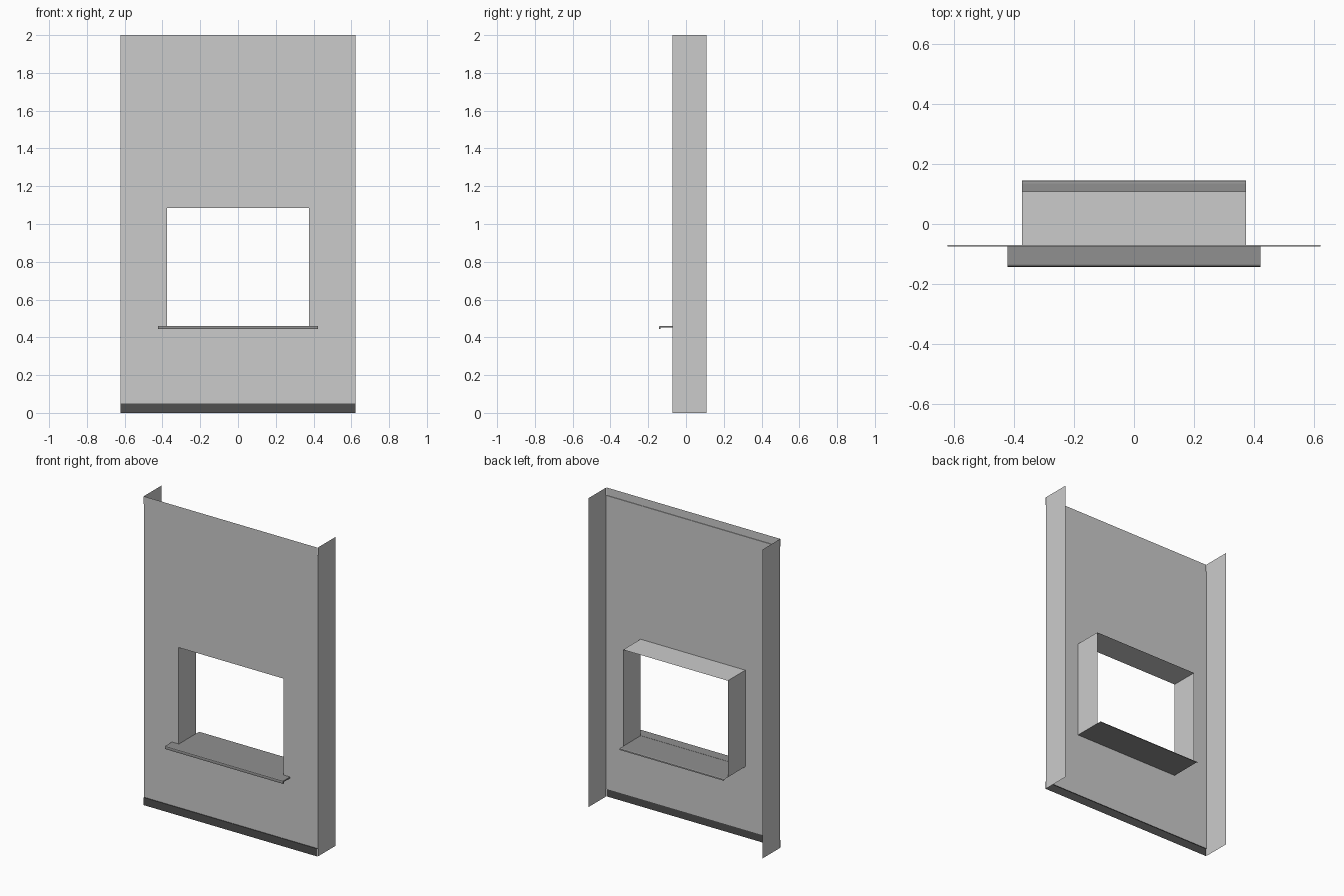
import bpy

if "Cube" in bpy.data.objects:
    bpy.data.objects.remove(bpy.data.objects["Cube"])

W, OX = 0.623, 0.375            # half widths of wall and opening
YF, YS, YB = -0.071, -0.075, 0.108   # wall face, strip face, rear edge
Z0, Z1 = 0.46, 1.085            # opening bottom and top


def grey(name, v):
    m = bpy.data.materials.new(name)
    m.diffuse_color = (v, v, v, 1)
    m.use_nodes = True
    m.node_tree.nodes["Principled BSDF"].inputs["Base Color"].default_value = m.diffuse_color
    return m


def make(name, verts, faces, mat=None):
    me = bpy.data.meshes.new(name)
    me.from_pydata(verts, [], faces)
    ob = bpy.data.objects.new(name, me)
    bpy.context.collection.objects.link(ob)
    if mat:
        me.materials.append(mat)
    return ob


def sweep(name, profile, hw, mat=None, closed=False):
    """Extrude a (y, z) profile across x from -hw to hw."""
    n = len(profile)
    verts = [(s * hw, y, z) for s in (-1, 1) for y, z in profile]
    faces = [(i, n + i, n + (i + 1) % n, (i + 1) % n) for i in range(n if closed else n - 1)]
    if closed:
        faces += [tuple(reversed(range(n, 2 * n))), tuple(range(n))]
    return make(name, verts, faces, mat)


mid, dark, black = grey("trim_grey", 0.55), grey("sill_grey", 0.28), grey("skirting_grey", 0.08)

# Front sheet: a 3 x 3 grid of panels with the centre left open
xs, zs = (-W, -OX, OX, W), (0.05, Z0, Z1, 1.95)
make("wall_front", [(x, YF, z) for z in zs for x in xs],
     [(r * 4 + c, r * 4 + c + 1, r * 4 + c + 5, r * 4 + c + 4)
      for r in range(3) for c in range(3) if (r, c) != (1, 1)])

# Open side returns of the wall
for side, s in (("left", -1), ("right", 1)):
    v = [(s * W, y, z) for y, z in ((YF, 0), (YB, 0), (YB, 2), (YF, 2))]
    make("wall_side_" + side, v, [(0, 1, 2, 3) if s > 0 else (3, 2, 1, 0)])

# Slightly proud strips along the top and bottom
sweep("top_strip", [(YS, 2), (YS, 1.95), (YF, 1.95)][::-1], W, mid).data.flip_normals()
sweep("skirting_strip", [(YS, 0), (YS, 0.05), (YF, 0.05)], W, black)

# Window reveal: two jambs and the head
path = [(-OX, Z0), (-OX, Z1), (OX, Z1), (OX, Z0)]
make("window_reveal", [(x, y, z) for y in (YF, YB) for x, z in path],
     [(i, i + 1, i + 5, i + 4) for i in range(3)])

# Inner sill sheet with a small lip behind the opening
sweep("inner_sill", [(YF, Z0), (0.136, Z0), (0.143, Z0 - 0.003), (0.146, Z0 - 0.009)], OX, dark)

# Outer sill with a rounded, turned-down nose
sweep("outer_sill", [(YF, 0.453), (-0.132, 0.453), (-0.135, 0.45), (-0.135, 0.443),
                     (-0.143, 0.443), (-0.143, 0.454), (-0.141, 0.459), (-0.136, 0.461),
                     (YF, 0.461)][::-1], 0.423, dark, True).data.flip_normals()
